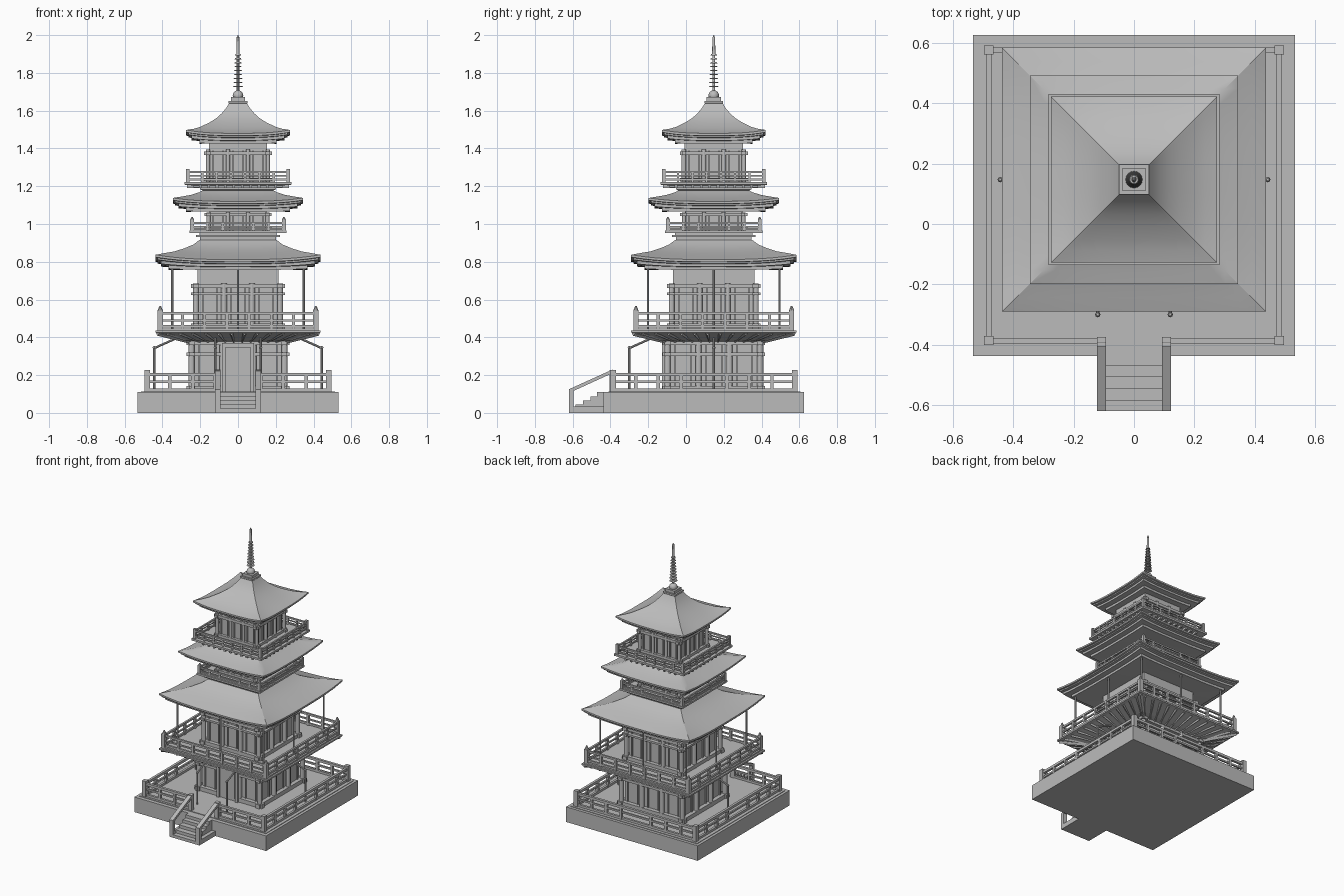
import bpy, bmesh, math
from mathutils import Matrix, Vector

cube = bpy.data.objects.get("Cube")
if cube:
    bpy.data.objects.remove(cube)

grey = bpy.data.materials.new("stone grey")
grey.use_nodes = True
GREY = (0.5, 0.5, 0.5, 1)
grey.diffuse_color = GREY
grey.node_tree.nodes["Principled BSDF"].inputs["Base Color"].default_value = GREY

TOWER = Vector((0, 0.147, 0))
BASE = Vector((0, 0.0945, 0))


def finish(name, bm, smooth=False):
    bmesh.ops.recalc_face_normals(bm, faces=bm.faces)
    mesh = bpy.data.meshes.new(name)
    bm.to_mesh(mesh)
    bm.free()
    mesh.materials.append(grey)
    ob = bpy.data.objects.new(name, mesh)
    bpy.context.collection.objects.link(ob)
    if smooth:
        bpy.ops.object.select_all(action='DESELECT')
        ob.select_set(True)
        bpy.context.view_layer.objects.active = ob
        bpy.ops.object.shade_smooth_by_angle(angle=math.radians(30))
    return ob


def side(k, centre):
    """Frame of one of the four sides; side 0 faces -y."""
    return Matrix.Translation(centre) @ Matrix.Rotation(k * math.pi / 2, 4, 'Z')


def box(bm, x, y, z, frame=Matrix()):
    """Box from three (low, high) ranges."""
    mid = Vector([(a + b) / 2 for a, b in (x, y, z)])
    size = [b - a for a, b in (x, y, z)]
    bmesh.ops.create_cube(bm, size=1, matrix=frame @ Matrix.Translation(mid) @ Matrix.Diagonal((*size, 1)))


def rod(bm, a, b, r, frame=Matrix(), r2=None, n=8):
    a, b = Vector(a), Vector(b)
    turn = (b - a).to_track_quat('Z', 'Y').to_matrix().to_4x4()
    bmesh.ops.create_cone(bm, cap_ends=True, segments=n, radius1=r, radius2=r if r2 is None else r2,
                          depth=(b - a).length, matrix=frame @ Matrix.Translation((a + b) / 2) @ turn)


def square_loft(name, profile, n=1, smooth=False, centre=TOWER):
    """Skin square rings (half width, z, corner lift) from bottom to top."""
    bm = bmesh.new()
    rings = []
    for h, z, lift in profile:
        ring = []
        for k in range(4):
            for i in range(n):
                u = 2 * i / n - 1
                ring.append(bm.verts.new(side(k, centre) @ Vector((u * h, -h, z + lift * abs(u) ** 3))))
        rings.append(ring)
    for a, b in zip(rings, rings[1:]):
        for i in range(len(a)):
            j = (i + 1) % len(a)
            bm.faces.new((a[i], a[j], b[j], b[i]))
    bm.faces.new(rings[0])
    bm.faces.new(rings[-1])
    return finish(name, bm, smooth)


def railing(name, half, z, height, bays, post, rails, centre=TOWER, gap=0, cap=0):
    bm = bmesh.new()
    for k in range(4):
        f = side(k, centre)
        p = post / 2
        box(bm, (-half - p, -half + p), (-half - p, -half + p), (z, z + height), f)
        if cap:
            rod(bm, (-half, -half, z + height), (-half, -half, z + height + cap), p, f, p * 0.3)
        opening = gap if k == 0 else 0
        runs = [(-half, -opening), (opening, half)] if opening else [(-half, half)]
        for lo, hi in runs:
            for rz, t in rails:
                box(bm, (lo, hi), (-half - t / 2, -half + t / 2), (rz - t / 2, rz + t / 2), f)
        for i in range(1, bays):
            x = -half + 2 * half * i / bays
            if abs(x) > opening:
                box(bm, (x - p * .6, x + p * .6), (-half - p * .6, -half + p * .6), (z, rails[0][0]), f)
    return finish(name, bm)


def storey(name, half, z0, z1, col, beams, door=False):
    """Walls with four columns a side, cross beams and panel frames."""
    bm = bmesh.new()
    wall = half - col
    box(bm, (-wall, wall), (-wall, wall), (z0, z1), side(0, TOWER))
    span = half - col / 2
    for k in range(4):
        f = side(k, TOWER)
        for i in range(4):
            x = -span + 2 * span * i / 3
            rod(bm, (x, -span, z0), (x, -span, z1), col / 2, f, n=12)
        for bz, t in beams:
            box(bm, (-half - .01, half + .01), (-half + .002, -wall + .002), (bz - t / 2, bz + t / 2), f)
        # slim window bars in every bay
        for i in range(3):
            mid = (i - 1) * 2 * span / 3
            if door and k == 0 and i == 1:
                continue
            for x in (mid - span / 6, mid + span / 6):
                box(bm, (x - .004, x + .004), (-wall - .008, -wall), (z0, z1), f)
    return finish(name, bm)


# Stone platform
bm = bmesh.new()
box(bm, (-.533, .533), (-.437, .626), (0, .11))
box(bm, (-.513, .513), (-.41, .605), (.11, .114))
finish("platform", bm)

# Entrance steps
bm = bmesh.new()
edges = [-.62, -.586, -.546, -.505, -.47]
for i, y in enumerate(edges):
    box(bm, (-.095, .095), (y, -.43), (0 if i == 0 else .022 * i, .022 * (i + 1)))
finish("steps", bm)

# Stair sides: end posts with sloping handrail
bm = bmesh.new()
for s in (-1, 1):
    x = sorted((s * .092, s * .122))
    box(bm, x, (-.62, -.595), (0, .12))
    box(bm, x, (-.405, -.375), (.11, .227))
    box(bm, x, (-.60, -.43), (0, .035))
    outline = [(-.62, .105), (-.39, .21), (-.39, .229), (-.62, .125)]
    face = bm.faces.new([bm.verts.new((x[0], y, z)) for y, z in outline])
    out = bmesh.ops.extrude_face_region(bm, geom=[face])["geom"]
    bmesh.ops.translate(bm, vec=(x[1] - x[0], 0, 0), verts=[g for g in out if isinstance(g, bmesh.types.BMVert)])
finish("stair_rails", bm)

railing("platform_railing", .481, .11, .117, 8, .03, [(.203, .018), (.165, .012), (.122, .016)], BASE, gap=.107)

# Ground storey and door
storey("ground_storey", .262, .11, .40, .032, [(.128, .03), (.31, .018), (.375, .03)], True)
bm = bmesh.new()
f = side(0, TOWER)
box(bm, (-.085, .085), (-.262, -.22), (.11, .37), f)
for s in (-1, 1):
    box(bm, sorted((s * .066, s * .085)), (-.275, -.26), (.11, .37), f)
box(bm, (-.085, .085), (-.275, -.26), (.345, .37), f)
box(bm, (-.055, .055), (-.268, -.26), (.13, .335), f)
finish("entrance_door", bm)

# Lamp poles bending in below the balcony
bm = bmesh.new()
for x, y, dx, dy in ((-.443, .147, .15, 0), (.443, .147, -.15, 0), (-.12, -.30, 0, .15), (.12, -.30, 0, .15)):
    rod(bm, (x, y, .11), (x, y, .345), .006)
    rod(bm, (x, y, .343), (x + dx, y + dy, .41), .006)
    bmesh.ops.create_uvsphere(bm, u_segments=8, v_segments=6, radius=.009, matrix=Matrix.Translation((x, y, .345)))
finish("bent_poles", bm, True)

# Main balcony with sloping underside and joists
square_loft("main_balcony", [(.24, .375, 0), (.30, .385, 0), (.415, .42, 0), (.437, .425, 0), (.437, .436, 0),
                             (.425, .436, 0), (.425, .446, 0), (.20, .446, 0)])
bm = bmesh.new()
for k in range(4):
    f = side(k, TOWER)
    for i in range(12):
        x = -.30 + .6 * i / 11
        rod(bm, (x * .8, -.25, .378), (x * 1.25, -.42, .42), .009, f, n=4)
    rod(bm, (-.24, -.24, .375), (-.425, -.425, .42), .012, f, n=4)
finish("balcony_joists", bm)
railing("main_balcony_railing", .412, .446, .095, 7, .028, [(.527, .014), (.49, .01), (.458, .014)], cap=.025)

# Second storey with slim roof poles
storey("second_storey", .238, .446, .685, .03, [(.46, .025), (.63, .014), (.672, .022)])
square_loft("second_storey_neck", [(.215, .68, 0), (.215, .80, 0)])
bm = bmesh.new()
for k in range(4):
    for x in (-.348, 0):
        rod(bm, (x, -.348, .44), (x, -.348, .79), .006, side(k, TOWER))
finish("roof_poles", bm, True)


def roof(name, eave, z, slope, neck, lift):
    """Curved roof over two stepped eave layers; z is the mid eave height."""
    low = [(neck, z - .03, 0), (eave - .07, z - .034, lift * .3), (eave - .07, z - .018, lift * .4),
           (eave - .03, z - .016, lift * .6), (eave - .03, z - .002, lift * .7), (eave - .012, z, lift * .85),
           (eave - .012, z + .008, lift * .9), (eave, z + .01, lift), (eave, z + .022, lift)]
    return square_loft(name, low + slope, 16, True)


roof("lower_roof", .437, .79, [(.39, .828, .018), (.335, .845, .010), (.28, .868, .005), (.235, .892, 0),
                               (.205, .915, 0), (.195, .916, 0)], .20, .025)

# Third storey
square_loft("third_base", [(.20, .90, 0), (.20, .93, 0), (.222, .93, 0), (.222, .942, 0), (.205, .942, 0),
                           (.205, .953, 0), (.257, .953, 0), (.257, .966, 0), (.15, .966, 0)])
railing("third_railing", .243, .966, .058, 6, .02, [(1.005, .011), (.985, .007), (.973, .01)], cap=.014)
storey("third_storey", .168, .966, 1.06, .022, [(.975, .015), (1.05, .015)])
square_loft("third_neck", [(.152, 1.05, 0), (.152, 1.11, 0)])
roof("middle_roof", .345, 1.098, [(.30, 1.132, .013), (.25, 1.148, .006), (.205, 1.168, 0),
                                  (.175, 1.185, 0), (.165, 1.186, 0)], .15, .018)

# Top storey
square_loft("top_base", [(.165, 1.17, 0), (.20, 1.183, 0), (.20, 1.193, 0), (.235, 1.193, 0), (.235, 1.204, 0),
                         (.283, 1.208, 0), (.283, 1.222, 0), (.15, 1.222, 0)])
bm = bmesh.new()
for k in range(4):
    for i in range(10):
        x = -.2 + .4 * i / 9
        box(bm, (x - .007, x + .007), (-.27, -.2), (1.19, 1.209), side(k, TOWER))
finish("top_balcony_joists", bm)
railing("top_railing", .265, 1.222, .07, 7, .018, [(1.275, .011), (1.255, .007), (1.235, .01)])
storey("top_storey", .17, 1.222, 1.395, .022, [(1.235, .018), (1.375, .02)])
square_loft("top_neck", [(.154, 1.39, 0), (.154, 1.47, 0)])
roof("top_roof", .275, 1.458, [(.235, 1.492, .012), (.20, 1.507, .007), (.15, 1.535, .003), (.115, 1.56, 0),
                               (.087, 1.585, 0), (.062, 1.615, 0), (.047, 1.64, 0)], .15, .018)

# Finial: square cap, dome, rings and needle
square_loft("finial_base", [(.045, 1.635, 0), (.05, 1.643, 0), (.05, 1.652, 0), (.038, 1.652, 0), (.038, 1.672, 0)])
bm = bmesh.new()
f = Matrix.Translation(TOWER)
bmesh.ops.create_uvsphere(bm, u_segments=16, v_segments=8, radius=.028, matrix=f @ Matrix.Translation((0, 0, 1.68)))
rod(bm, (0, 0, 1.67), (0, 0, 1.99), .007, f, n=12)
for i in range(9):
    z = 1.725 + .021 * i
    r = .027 - .0013 * i
    rod(bm, (0, 0, z), (0, 0, z + .006), r, f, r * .8, 16)
rod(bm, (0, 0, 1.90), (0, 0, 1.98), .009, f, .007, 12)
rod(bm, (0, 0, 1.98), (0, 0, 2.0), .008, f, .002, 12)
finish("finial", bm, True)
